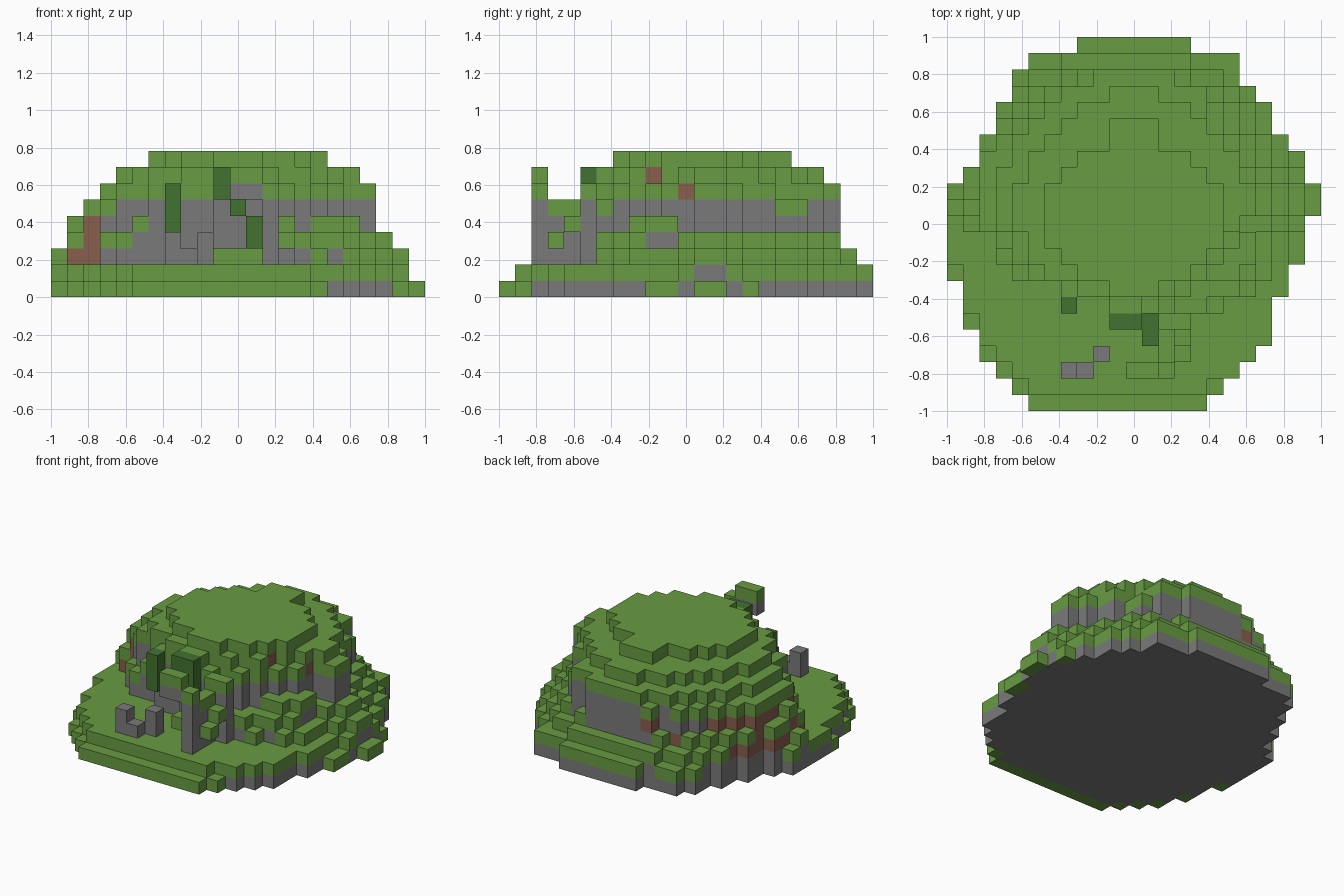
import bpy, bmesh
from mathutils import Vector

if "Cube" in bpy.data.objects:
    bpy.data.objects.remove(bpy.data.objects["Cube"], do_unlink=True)

N = 23
S = 2 / N                     # block size
CY = S                        # the hill sits slightly behind the middle


def make_material(name, rgb):
    m = bpy.data.materials.new(name)
    m.use_nodes = True
    m.diffuse_color = (*rgb, 1)
    m.node_tree.nodes["Principled BSDF"].inputs["Base Color"].default_value = (*rgb, 1)
    return m


NAMES = ["grass", "stone", "leaves", "dirt"]
MATERIALS = [make_material(n, c) for n, c in zip(NAMES, [
    (.138, .33, .055), (.195, .195, .195), (.054, .17, .03), (.25, .115, .075)])]
GRASS, STONE, LEAVES, DIRT = range(4)

# Base outline: first and end column of each row, front to back
FIRST = [5, 4, 3, 2, 2, 1, 1, 1, 0, 0, 0, 0, 0, 0, 1, 2, 2, 3, 3, 4, 4, 5, 8]
END = [16, 17, 18, 19, 20, 20, 20, 21, 21, 22, 22, 22, 23, 23, 22, 22, 21, 20, 20, 19, 18, 18, 15]

# Hill layers: reach to left, right, front, back, and roundness
REACH = {
    2: (.96, .88, .62, .84, 2.1),
    3: (.95, .80, .58, .76, 2.0),
    4: (.875, .74, .56, .75, 1.9),
    5: (.85, .74, .56, .75, 1.9),
    6: (.74, .71, .54, .74, 1.9),
    7: (.64, .63, .53, .63, 1.8),
}
# Cliff line of the front right quarter: end column for rows 6 to 11
CLIFF = {
    3: (16, 18, 19, 19, 19, 20),
    4: (14, 15, 18, 19, 19, 18),
    5: (14, 15, 16, 17, 18, 18),
    6: (14, 15, 16, 17, 18, 18),
    7: (13, 14, 16, 16, 17, 18),
}
# Flat top: end column of each row, mirrored about the middle
SUMMIT = dict(zip(range(7, 18), [13, 15, 16, 17, 17, 17, 17, 16, 15, 13, 13]))


def in_base(c, r):
    return 0 <= r < N and FIRST[r] <= c < END[r]


def step_in(r, k):
    """Terrace width in blocks on the right side, above the layer below."""
    if k == 2:
        return 0 if r in (12, 13) else 1
    if r < 12:
        return 0
    if k == 3:
        return 0 if r == 14 else 1
    return 1 if k == 4 or (k == 6 and r in (17, 18)) else 0


def in_layer(c, r, k):
    x, y = (c - 11) * S, (r - 11) * S
    if not in_base(c, r):
        return False
    if k == 0:
        return True
    if k == 1:                # step in at the front left and on the right
        front_left = r < 9 and c < 17
        right_notch = c == 21 and r in (9, 10, 15)
        return r > 0 and c < 22 and not right_notch and (not front_left or in_base(c, r - 1))
    if k == 8:
        return r in SUMMIT and N - SUMMIT[r] <= c < SUMMIT[r]
    if x > 0 and (k == 2 or r >= 12) and not in_layer(c + step_in(r, k), r, k - 1):
        return False
    if k in CLIFF and 6 <= r <= 11 and c >= CLIFF[k][r - 6]:
        return False
    left, right, front, back, p = REACH[k]
    ledge = S if (k < 4 and c in (3, 4)) or (k < 5 and c == 5) else 0
    if x < -.3 and y < -.6 - ledge - .67 * x:      # cliff cutting the front left
        return False
    if x < -.1 and y < -.39:
        return False
    dx = abs(x) / (left if x < 0 else right)
    dy = abs(y - CY) / (front if y < CY else back)
    return dx ** p + dy ** p <= 1


hill = {(c, r, k) for k in range(9) for r in range(N) for c in range(N) if in_layer(c, r, k)}


def hill_colour(v):
    c, r, k = v
    if (c, r, k + 1) not in hill or k >= 6:
        return GRASS
    if 2 <= k <= 4 and 9 <= r <= 17 and c < (3 if r < 12 else 5):
        return DIRT
    if r >= 18 and (k, c) in ((4, 8), (3, 7), (3, 6)):
        return DIRT
    return STONE


terrain = {v: hill_colour(v) for v in hill}

# Bare earth patches under the turf on the right slope
for r, k in ((9, 7), (11, 6), (14, 2)):
    terrain[max(v for v in hill if v[1:] == (r, k) and (v[0], r, k + 1) in hill)] = DIRT


def box(cols, rows, layers, colour):
    return {(c, r, k): colour for c in cols for r in rows for k in layers}


# Rock wall with an overhanging arm in front of the cliff
outcrop = {
    **box([13], range(2, 5), range(2, 5), STONE),
    **box([13], [2], [5], STONE),
    **box([13], [3, 4], [5], GRASS),
    **box([13], [2], [6], GRASS),
    **box([11, 12], [2], [6], STONE),
    **box([11, 12], [2], [7], GRASS),
    **box([14], [3], [3], GRASS),
    **box([14], [4], [4], GRASS),
    **box([13, 14], [5], range(2, 6), STONE),
    **box([13, 14], [5], [6], GRASS),
}
# Low broken wall on the meadow
ruin = {
    **box([7], [2], [2, 3], STONE),
    **box([8], [2], [2], STONE),
    **box([9], [3], [2, 3], STONE),
}
# Hanging greenery on the cliff
vines = {
    **box([7], [6], [4, 5, 6], LEAVES),
    **box([10], [5], [6, 7], LEAVES),
    **box([11], [5], [5, 6, 7], LEAVES),
    **box([12], [5], [4], LEAVES),
    **box([12], [4], [3, 4], LEAVES),
}

PARTS = {"terrain": terrain, "rock_outcrop": outcrop, "ruined_wall": ruin, "hanging_vines": vines}
solid = {}
for part in PARTS.values():
    for v in part:
        solid.setdefault(v, id(part))

AXES = [Vector(a) for a in ((1, 0, 0), (0, 1, 0), (0, 0, 1))]


def build(name, blocks):
    bm = bmesh.new()
    for v, colour in blocks.items():
        if solid[v] != id(blocks):
            continue
        centre = Vector(((v[0] - 11) * S, (v[1] - 11) * S, (v[2] + .5) * S))
        for i, axis in enumerate(AXES):
            for sign in (1, -1):
                n = axis * sign
                if tuple(int(a + b) for a, b in zip(v, n)) in solid:
                    continue
                u = AXES[(i + 1) % 3]
                w = n.cross(u)
                ring = (u + w, w - u, -u - w, u - w)
                f = bm.faces.new([bm.verts.new(centre + (n + o) * S / 2) for o in ring])
                f.material_index = colour
    bmesh.ops.remove_doubles(bm, verts=bm.verts, dist=S / 100)
    mesh = bpy.data.meshes.new(name)
    bm.to_mesh(mesh)
    bm.free()
    for m in MATERIALS:
        mesh.materials.append(m)
    bpy.context.collection.objects.link(bpy.data.objects.new(name, mesh))


for part_name, part_blocks in PARTS.items():
    build(part_name, part_blocks)
